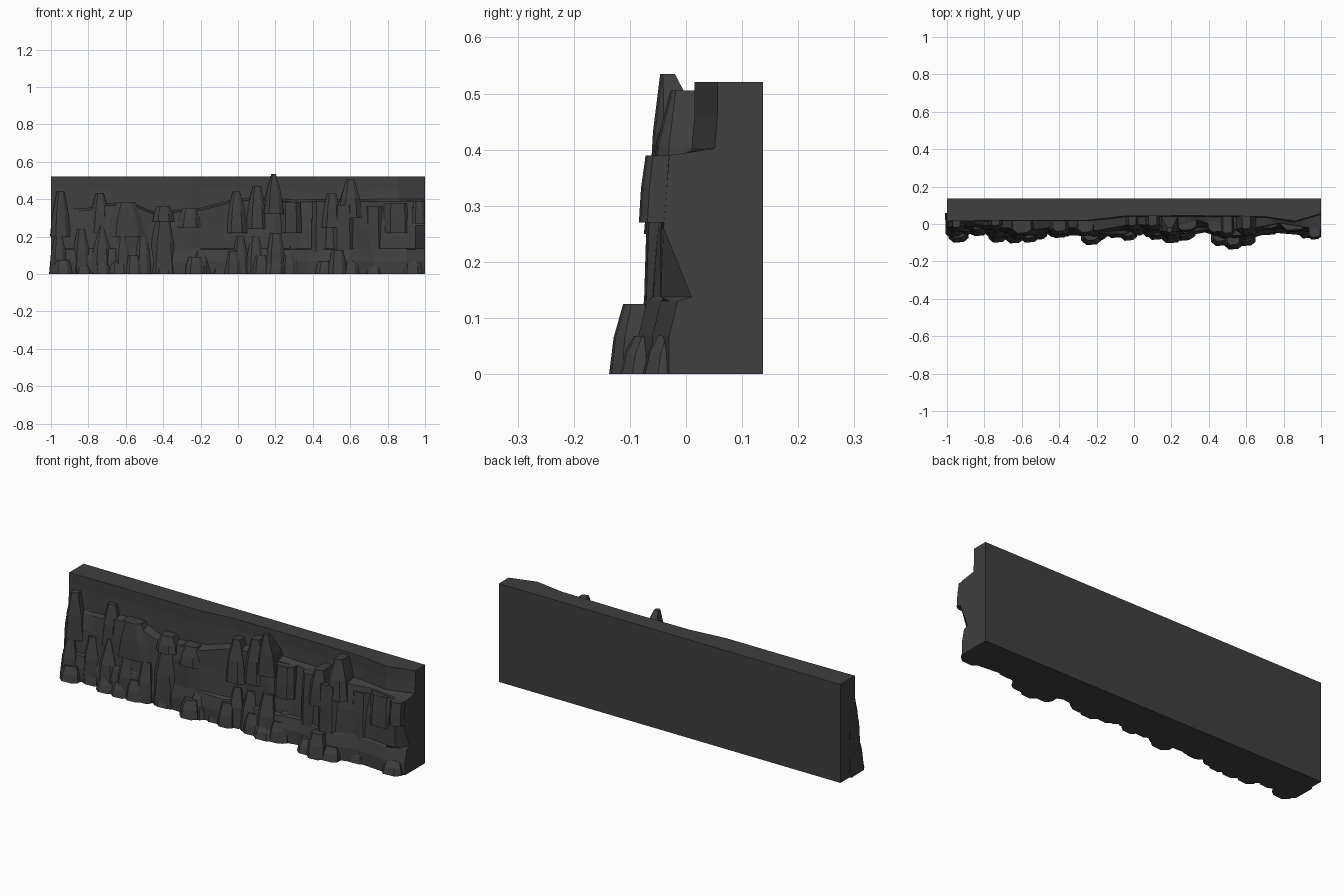
import bpy, bmesh

stone_mat = bpy.data.materials.new("dark_stone")
stone_mat.diffuse_color = (0.05, 0.05, 0.05, 1)


def loft(name, rings):
    """Skin equal-length point loops and cap both ends, flat shaded."""
    bm = bmesh.new()
    vs = [[bm.verts.new(p) for p in r] for r in rings]
    n = len(rings[0])
    for a, b in zip(vs, vs[1:]):
        for i in range(n):
            j = (i + 1) % n
            bm.faces.new((a[i], a[j], b[j], b[i]))
    bm.faces.new(vs[0][::-1])
    bm.faces.new(vs[-1])
    bmesh.ops.recalc_face_normals(bm, faces=bm.faces)
    me = bpy.data.meshes.new(name)
    bm.to_mesh(me)
    bm.free()
    me.materials.append(stone_mat)
    ob = bpy.data.objects.new(name, me)
    bpy.context.collection.objects.link(ob)
    return ob


def lerp(a, b, t):
    return a + (b - a) * t


def sample(line, x):
    for (xa, ya), (xb, yb) in zip(line, line[1:]):
        if x <= xb:
            return lerp(ya, yb, (x - xa) / (xb - xa))
    return line[-1][1]


# Cliff wall: plan outlines (x, y) at several heights, flat at the back
foot = [(-1, -.05), (-.88, -.055), (-.8, -.045), (-.74, -.07), (-.6, -.075), (-.48, -.055),
        (-.35, -.06), (-.2, -.065), (-.05, -.07), (.03, -.03), (.15, -.06), (.27, -.065),
        (.38, -.045), (.5, -.085), (.6, -.085), (.73, -.045), (.9, -.06), (1, -.03)]
middle = [(-1, -.02), (-.85, -.015), (-.73, -.03), (-.6, -.05), (-.45, -.025), (-.25, -.045),
          (-.08, -.02), (.05, -.01), (.2, -.03), (.33, -.005), (.4, -.01), (.5, -.05),
          (.62, -.05), (.75, -.015), (.9, -.03), (.95, -.045), (1, -.04)]
shoulder = [(-1, 0), (-.88, .005), (-.7, -.02), (-.52, -.03), (-.4, -.01), (-.2, -.035),
            (0, 0), (.18, -.015), (.34, .02), (.5, -.03), (.62, -.025), (.78, .005), (1, -.03)]
shoulder_z = [(-1, .33), (-.8, .34), (-.66, .375), (-.55, .365), (-.46, .32), (-.2, .34),
              (-.05, .38), (.1, .4), (.3, .385), (1, .39)]
crown = [(-1, .015), (-.7, .02), (-.25, .02), (-.05, .042), (.3, .045), (.7, .04),
         (.86, .015), (1, .056)]

xs = sorted({p[0] for line in (foot, middle, shoulder, crown) for p in line})
columns = []
for x in xs:
    f, m, s, c = (sample(o, x) for o in (foot, middle, shoulder, crown))
    zs = sample(shoulder_z, x)
    notch = .05 if x == 1 else 0
    columns.append([(x, f, 0), (x, f, .068), (x, f + .015, .13), (x, min(lerp(f, m, .7), m) + notch, .137),
                    (x, m, .26), (x, s, zs), (x, max(s, c - .005), zs + .012),
                    (x, c, .46), (x, c, .521), (x, .137, .521), (x, .137, 0)])
loft("cliff_wall", columns)


def rock(name, x, z0, z1, w0, w1, y0, y1, back=.06, lean=0):
    """Faceted tapering rock growing out of the wall."""
    rings = []
    for tz, t in ((0, 0), (.52, .32), (1, 1)):
        w, y, b = lerp(w0, w1, t), lerp(y0, y1, t), lerp(.06, back, t)
        c = min(.45 * w, .035, (b - y) * .6)
        cx, z = x + lean * t, lerp(z0, z1, tz)
        rings.append([(cx - w, b, z), (cx - w * .95, y + c, z), (cx - w * .45, y, z),
                      (cx + w * .55, y + .004, z), (cx + w, y + c, z), (cx + w, b, z)])
    return loft(name, rings)


# Low stones along the foot: x, half width, height, front y
for x, w, h, y in [(-.94, .055, .075, -.1), (-.83, .05, .07, -.065), (-.73, .05, .07, -.1),
                   (-.64, .05, .07, -.104), (-.56, .05, .1, -.1), (-.4, .05, .06, -.075),
                   (-.23, .055, .09, -.113), (-.1, .05, .07, -.075), (-.03, .045, .12, -.09),
                   (.12, .055, .1, -.085), (.2, .06, .07, -.103), (.27, .045, .1, -.09),
                   (.46, .05, .07, -.118), (.53, .05, .125, -.137), (.6, .05, .068, -.118),
                   (.72, .06, .07, -.06), (.93, .06, .07, -.077)]:
    rock("foot_stone", x, 0, h, w, w * .65, y, y + .025)

# Lower pointed boulders: x, half width, top half width, height, front y, top y
for x, w, wt, h, y, yt in [(-.96, .05, .02, .21, -.075, -.04), (-.84, .055, .02, .24, -.06, -.03),
                           (-.73, .065, .008, .26, -.085, -.04), (-.62, .05, .02, .2, -.09, -.06),
                           (-.51, .045, .025, .2, -.085, -.05), (-.4, .09, .03, .325, -.07, -.04),
                           (-.2, .06, .03, .13, -.09, -.05), (.01, .05, .02, .2, -.065, -.03),
                           (.09, .05, .025, .2, -.07, -.03), (.2, .055, .03, .22, -.09, -.05),
                           (.29, .04, .02, .15, -.08, -.03)]:
    rock("lower_boulder", x, 0, h, w, wt, y, yt)

# Upper peaks: x, base z, top z, half width, top half width, front y, top y
for x, z0, z1, w, wt, y, yt in [(-.95, .2, .44, .055, .02, -.045, -.02), (-.74, .22, .43, .06, .022, -.04, -.01),
                                (-.6, .2, .385, .12, .05, -.065, -.05), (-.4, .28, .365, .06, .035, -.06, -.04),
                                (-.26, .25, .35, .07, .04, -.065, -.045), (-.01, .22, .44, .06, .02, -.04, -.01),
                                (.1, .24, .47, .06, .022, -.04, -.01), (.5, .25, .43, .055, .025, -.075, -.05),
                                (.6, .3, .505, .065, .022, -.065, -.028)]:
    rock("upper_peak", x, z0, z1, w, wt, y, yt)

# Slim spire rising just above the wall top
rock("spire", .19, .32, .535, .055, .012, -.065, -.046, back=-.02)

# Squarer blocks on the right half: x, base z, top z, half width, front y
for x, z0, z1, w, y in [(.28, .22, .385, .06, -.045), (.44, .12, .39, .05, -.055), (.56, .12, .37, .07, -.075),
                        (.72, .12, .36, .06, -.035), (.85, .22, .38, .08, -.045), (.965, .27, .39, .034, -.084)]:
    rock("cliff_block", x, z0, z1, w, w * .9, y, y + .012)
